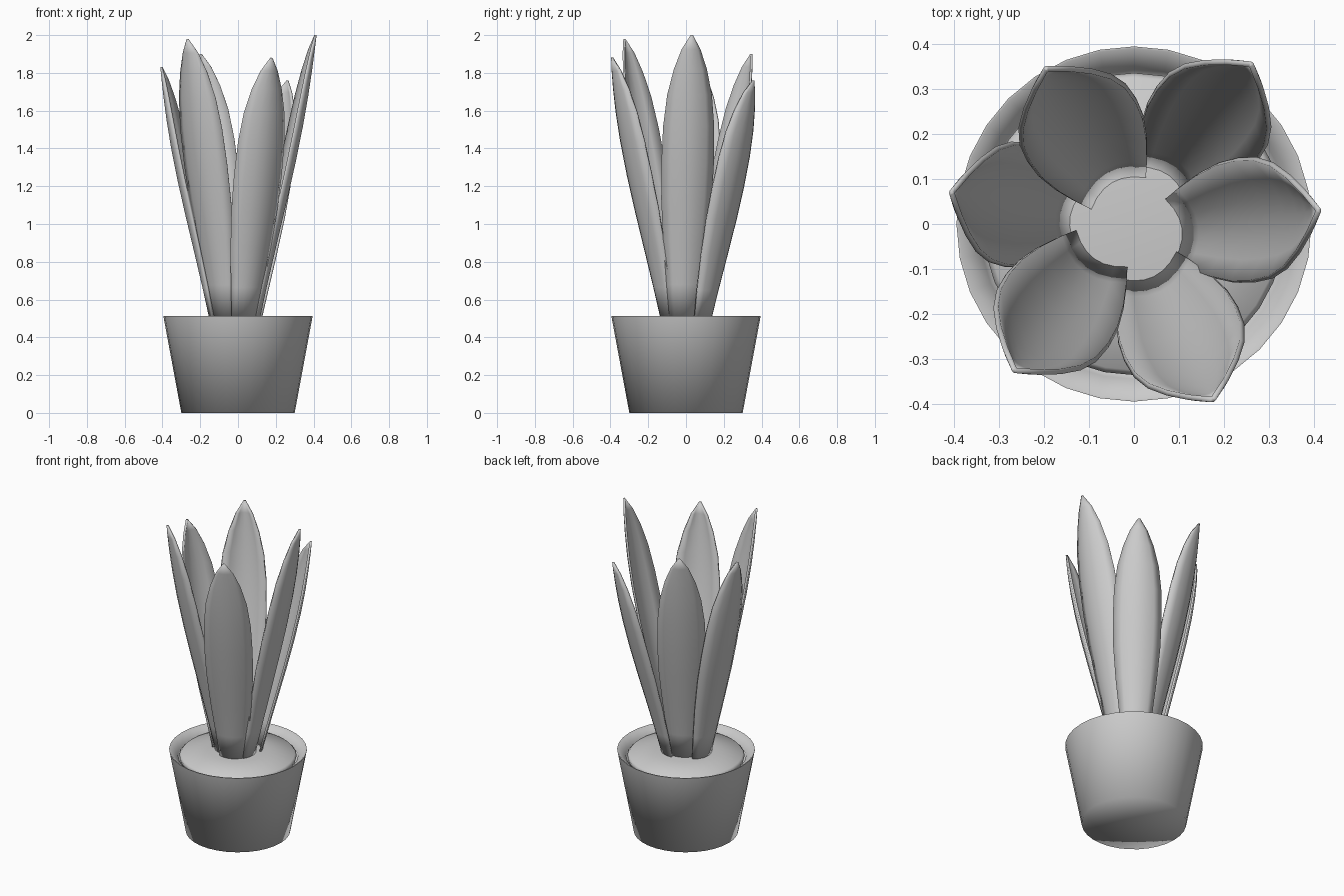
import bpy, bmesh, math
from mathutils import Vector

if "Cube" in bpy.data.objects:
    bpy.data.objects.remove(bpy.data.objects["Cube"])


def make_object(name, bm, angle=85):
    bmesh.ops.recalc_face_normals(bm, faces=bm.faces)
    mesh = bpy.data.meshes.new(name)
    bm.to_mesh(mesh)
    bm.free()
    ob = bpy.data.objects.new(name, mesh)
    bpy.context.collection.objects.link(ob)
    bpy.ops.object.select_all(action='DESELECT')
    ob.select_set(True)
    bpy.context.view_layer.objects.active = ob
    bpy.ops.object.shade_smooth_by_angle(angle=math.radians(angle))
    return ob


def lathe(name, profile, sides=32):
    bm = bmesh.new()
    verts = [bm.verts.new((r, 0, z)) for r, z in profile]
    edges = [bm.edges.new(p) for p in zip(verts, verts[1:])]
    bmesh.ops.spin(bm, geom=verts + edges, cent=(0, 0, 0), axis=(0, 0, 1),
                   angle=math.tau, steps=sides)
    bmesh.ops.remove_doubles(bm, verts=bm.verts, dist=0.0005)
    return make_object(name, bm)


# Tapered pot with a sloping inner lip, and the domed soil inside it
lathe("pot", [(0, 0), (0.30, 0), (0.395, 0.512), (0.39, 0.512),
              (0.345, 0.475), (0.335, 0.44), (0, 0.44)])
lathe("soil", [(0, 0.45), (0.33, 0.45), (0.336, 0.475), (0.325, 0.488),
               (0.17, 0.512), (0, 0.517)])

# Half width of a leaf along its length
WIDTHS = [(0, .072), (.12, .092), (.27, .115), (.42, .132), (.55, .137),
          (.68, .133), (.79, .116), (.88, .085), (.95, .047), (1, .003)]


def leaf(name, base, tip):
    base, tip = Vector(base), Vector(tip)
    axis = tip - base
    out = Vector((axis.x, axis.y, 0)).normalized()
    side = Vector((-out.y, out.x, 0))
    n = 6
    bm = bmesh.new()
    rows = []
    for t, w in WIDTHS:
        mid = base + axis * t + out * (0.025 * math.sin(math.pi * t ** 1.5))
        row = []
        for i in range(n + 1):
            u = 2 * i / n - 1
            # cupped cross-section, edges turned towards the plant's centre
            row.append(bm.verts.new(mid + side * (u * w) - out * (u * u * w * 0.4)))
        rows.append(row)
    for a, b in zip(rows, rows[1:]):
        for i in range(n):
            bm.faces.new((a[i], a[i + 1], b[i + 1], b[i]))
    ob = make_object(name, bm, 60)
    solid = ob.modifiers.new("thickness", 'SOLIDIFY')
    solid.thickness = 0.012
    solid.offset = 0


# Six upright leaves: base and tip positions
LEAVES = [((0.11, -0.01, 0.50), (0.41, 0.03, 2.00)),
          ((-0.09, -0.08, 0.50), (-0.265, -0.325, 1.98)),
          ((0.045, -0.12, 0.50), (0.175, -0.39, 1.88)),
          ((-0.145, 0.02, 0.50), (-0.405, 0.07, 1.83)),
          ((-0.05, 0.095, 0.50), (-0.195, 0.345, 1.90)),
          ((0.08, 0.11, 0.50), (0.26, 0.355, 1.76))]
for k, (b, t) in enumerate(LEAVES):
    leaf(f"leaf_{k + 1}", b, t)
